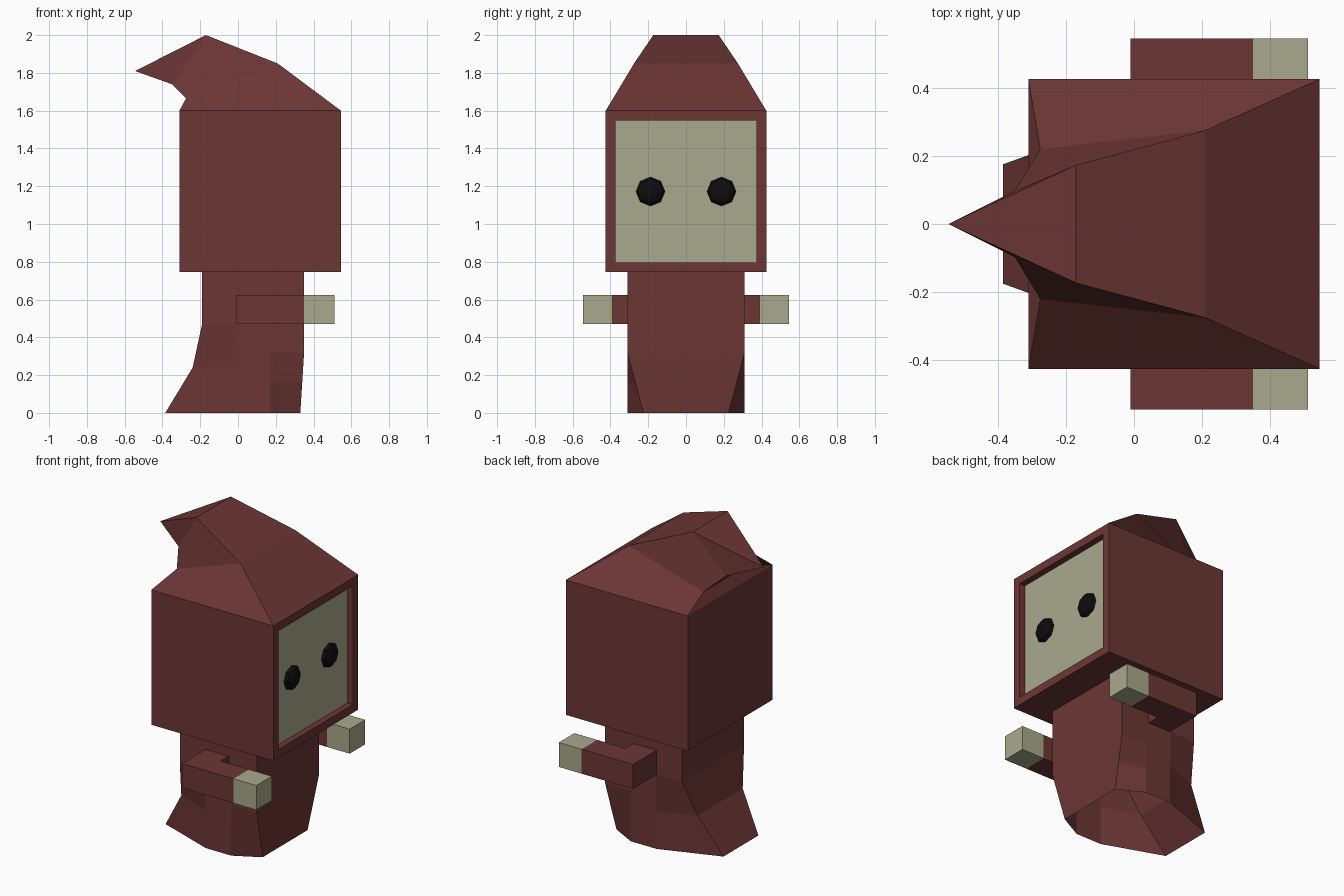
import bpy, bmesh
from mathutils import Matrix

if "Cube" in bpy.data.objects:
    bpy.data.objects.remove(bpy.data.objects["Cube"])


def material(name, rgb):
    m = bpy.data.materials.new(name)
    m.diffuse_color = (*rgb, 1)
    m.use_nodes = True
    m.node_tree.nodes["Principled BSDF"].inputs["Base Color"].default_value = m.diffuse_color
    return m


RED = material("red_cloth", (0.15, 0.037, 0.036))
CREAM = material("cream", (0.40, 0.395, 0.27))
BLACK = material("black", (0.004, 0.004, 0.005))


def finish(bm, name, mat):
    me = bpy.data.meshes.new(name)
    bm.to_mesh(me)
    bm.free()
    me.materials.append(mat)
    ob = bpy.data.objects.new(name, me)
    bpy.context.collection.objects.link(ob)
    return ob


def sym(half):
    """Close a half ring by mirroring it across y = 0."""
    return half + [(x, -y, z) for x, y, z in reversed(half)]


def loft(rings, cap_first=True, cap_last=True):
    bm = bmesh.new()
    vs = [[bm.verts.new(p) for p in r] for r in rings]
    n = len(vs[0])
    for a, b in zip(vs, vs[1:]):
        for i in range(n):
            j = (i + 1) % n
            bm.faces.new((a[i], a[j], b[j], b[i]))
    if cap_first:
        bm.faces.new(vs[0])
    if cap_last:
        bm.faces.new(vs[-1])
    bmesh.ops.remove_doubles(bm, verts=bm.verts, dist=1e-4)
    bmesh.ops.recalc_face_normals(bm, faces=bm.faces)
    return bm


def prism(outline, z0, z1):
    return loft([[(x, y, z) for x, y in outline] for z in (z0, z1)])


# Hood: box with a drooping pointed top
hood_halves = [
    [(0.545, 0.425, 0.745), (-0.31, 0.425, 0.745)],
    [(0.545, 0.425, 1.6), (-0.31, 0.425, 1.6)],
    [(0.21, 0.275, 1.85), (-0.275, 0.22, 1.665)],
    [(-0.17, 0.173, 2.0), (-0.35, 0.097, 1.74)],
    [(-0.545, 0, 1.81), (-0.545, 0, 1.81)],
]
bm = loft([sym(h) for h in hood_halves], cap_last=False)

# Face opening: inset frame pushed back into the hood
front = next(f for f in bm.faces if f.normal.x > 0.99)
bmesh.ops.inset_individual(bm, faces=[front], thickness=0.073)
front = bmesh.ops.extrude_discrete_faces(bm, faces=[front])["faces"][0]
bmesh.ops.translate(bm, verts=front.verts, vec=(-0.04, 0, 0))
panel = [v.co.copy() for v in front.verts]
bmesh.ops.delete(bm, geom=[front], context='FACES_ONLY')
finish(bm, "hood", RED)

# Face panel
bm = bmesh.new()
bm.faces.new([bm.verts.new(c) for c in panel])
finish(bm, "face_panel", CREAM)

# Robe: open at the bottom, trailing backwards
top = [(0.35, 0.31), (0.17, 0.31), (-0.01, 0.31), (-0.19, 0.31)]
robe_halves = [
    [(x, y, 0.745) for x, y in top],
    [(x, y, z) for (x, y), z in zip(top, (0.32, 0.32, 0.47, 0.47))],
    [(0.34, 0.268, 0.16), (0.17, 0.31, 0.16), (-0.01, 0.31, 0.24), (-0.24, 0.225, 0.24)],
    [(0.33, 0.225, 0), (0.17, 0.31, 0), (-0.01, 0.31, 0), (-0.385, 0.175, 0)],
]
finish(loft([sym(h) for h in robe_halves], False, False), "robe", RED)

# Eyes, sleeves and hands on both sides
sleeve = [(-0.01, 0.31), (0.15, 0.31), (0.15, 0.39), (0.35, 0.39), (0.35, 0.545), (-0.01, 0.545)]
hand = [(0.35, 0.39), (0.51, 0.39), (0.51, 0.545), (0.35, 0.545)]
for side, s in (("left", 1), ("right", -1)):
    finish(prism([(x, s * y) for x, y in sleeve], 0.47, 0.625), side + "_sleeve", RED)
    finish(prism([(x, s * y) for x, y in hand], 0.47, 0.625), side + "_hand", CREAM)
    bm = bmesh.new()
    bmesh.ops.create_uvsphere(bm, u_segments=8, v_segments=6, radius=0.077,
                              matrix=Matrix.Rotation(1.5707963, 4, 'Y'))
    eye = finish(bm, side + "_eye", BLACK)
    eye.location = (0.508, s * 0.188, 1.172)
    eye.scale = (0.45, 1, 1)
